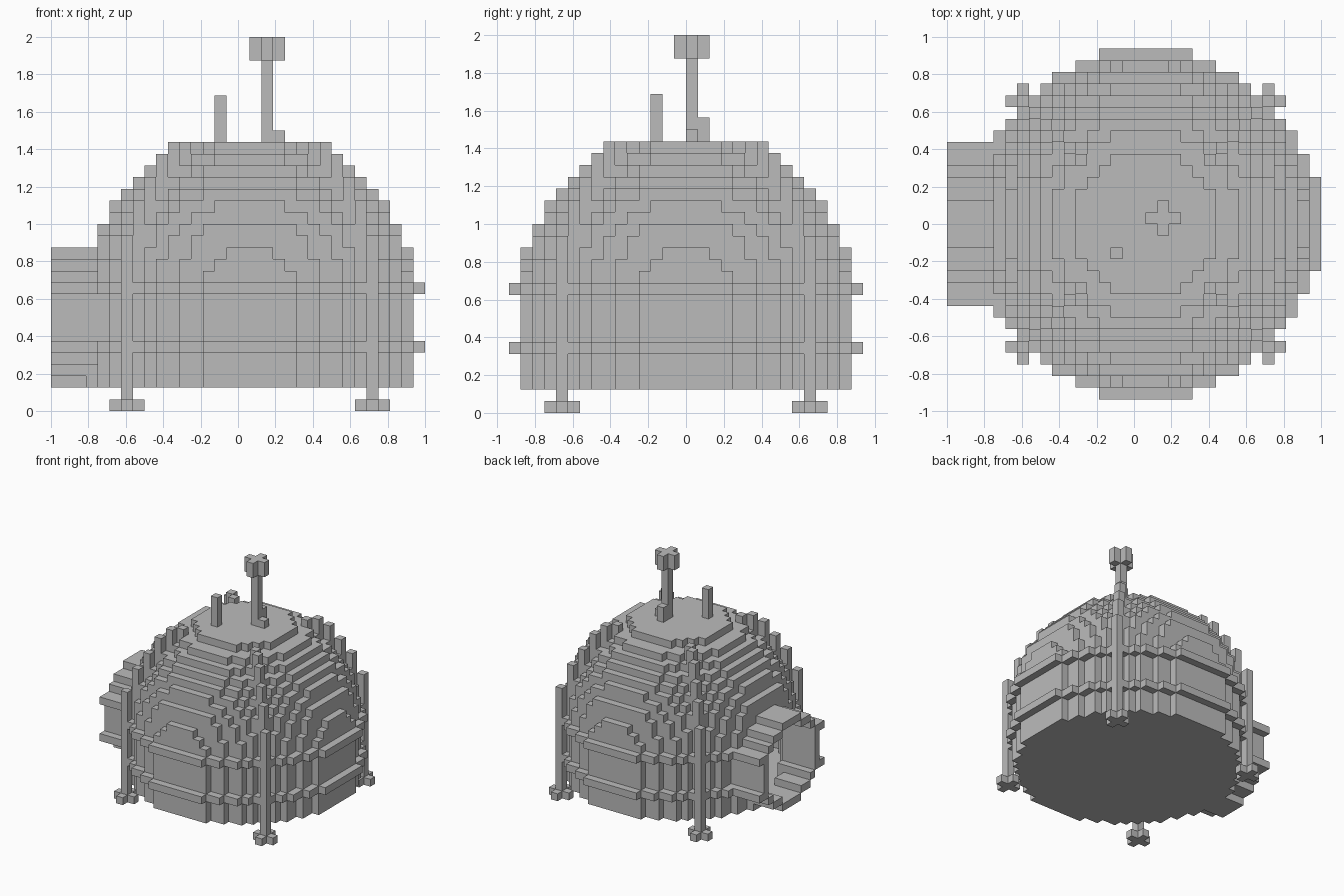
import bpy
import bmesh
from mathutils import Vector

cube = bpy.data.objects.get("Cube")
if cube:
    bpy.data.objects.remove(cube, do_unlink=True)

V = 1 / 16            # edge of one block
CENTRE_X = V          # dome axis
AXES = ((1, 0, 0), (0, 1, 0), (0, 0, 1))
DIRS = [tuple(s * c for c in a) for a in AXES for s in (1, -1)]

grey = bpy.data.materials.new("plain grey")
grey.use_nodes = True
colour = (0.5, 0.5, 0.5, 1)
grey.diffuse_color = colour
grey.node_tree.nodes["Principled BSDF"].inputs["Base Color"].default_value = colour


def shift(c, d):
    return tuple(a + b for a, b in zip(c, d))


def block_part(name, cells):
    """Mesh of the exposed faces of a set of blocks."""
    cells = set(cells)
    bm = bmesh.new()
    verts = {}
    for c in cells:
        for d in DIRS:
            if shift(c, d) in cells:
                continue
            n = Vector(d)
            t = Vector((d[1], d[2], d[0]))
            b = n.cross(t)
            mid = Vector(c) + Vector((0.5, 0.5, 0.5)) + n / 2
            loop = []
            for p, q in ((-1, -1), (1, -1), (1, 1), (-1, 1)):
                key = tuple(round(v) for v in mid + (t * p + b * q) / 2)
                if key not in verts:
                    verts[key] = bm.verts.new((CENTRE_X + key[0] * V, key[1] * V, key[2] * V))
                loop.append(verts[key])
            bm.faces.new(loop)
    mesh = bpy.data.meshes.new(name)
    bm.to_mesh(mesh)
    bm.free()
    mesh.materials.append(grey)
    obj = bpy.data.objects.new(name, mesh)
    bpy.context.collection.objects.link(obj)
    return obj


def column(x, y, low, high):
    return {(x, y, z) for z in range(low, high)}


def plus(x, y, low, high):
    cells = column(x, y, low, high)
    for d in DIRS[:4]:
        cells |= column(x + d[0], y + d[1], low, high)
    return cells


# Dome: straight wall turning into a sphere, cut flat on top
def in_dome(c):
    x, y, z = c
    if not 2 <= z <= 22:
        return False
    rise = max(0, 5.25 + 1.045 * (z - 15))
    return (x + .5) ** 2 + (y + .5) ** 2 + rise ** 2 <= 196.1


span = range(-16, 16)
dome = {(x, y, z) for x in span for y in span for z in range(2, 23) if in_dome((x, y, z))}
shell = {c for c in dome if any(shift(c, d) not in dome for d in DIRS)}

# Entrance tunnel cross-section, half width by distance from its middle height
half_width = (6, 6, 6, 5, 4, 2)
section = set()
for row, w in enumerate(half_width):
    for y in range(-w, w):
        section |= {(y, 8 + row), (y, 7 - row)}
inner = {(y, z) for y, z in section
         if all((y + a, z + b) in section for a, b in ((1, 0), (-1, 0), (0, 1), (0, -1)))}


def in_doorway(c):
    return c[0] < 0 and (c[1], c[2]) in inner


block_part("dome", {c for c in shell if not in_doorway(c)})
tunnel = {(x, y, z) for x in range(-17, -8) for y, z in section - inner} - dome
block_part("entrance_tunnel", tunnel)

# Bands around the wall and along the tunnel sides
for name, z in (("lower_band", 5), ("upper_band", 10)):
    disc = {c for c in dome if c[2] == z}
    band = {shift(c, d) for c in disc for d in DIRS[:4]} - disc
    band = {c for c in band if not (c[0] < 0 and (c[1], z) in section)}
    band |= {(x, y, z) for x in range(-17, -11) for y in (-7, 6)}
    block_part(name, band - disc)

# Corner legs with cross-shaped feet, and ribs stepping up the diagonals
rib_tops = {9: 18, 8: 20, 7: 22, 6: 23, 5: 23}
for sx, side in ((1, "left"), (-1, "right")):
    for sy, end in ((1, "back"), (-1, "front")):
        def corner(n):
            return (n if sx > 0 else -n - 1, n if sy > 0 else -n - 1)
        block_part(f"{end}_{side}_leg", column(*corner(10), 0, 15) | plus(*corner(10), 0, 1))
        rib = set()
        for n, top in rib_tops.items():
            rib |= column(*corner(n), 10, top) - dome
        block_part(f"{end}_{side}_rib", rib)

# Mast with a cross-shaped head and two small blocks at its foot
block_part("mast", column(1, 0, 23, 32) | plus(1, 0, 30, 32)
           | column(2, 0, 23, 24) | column(1, 1, 23, 25))
block_part("short_post", column(-3, -3, 23, 27))
